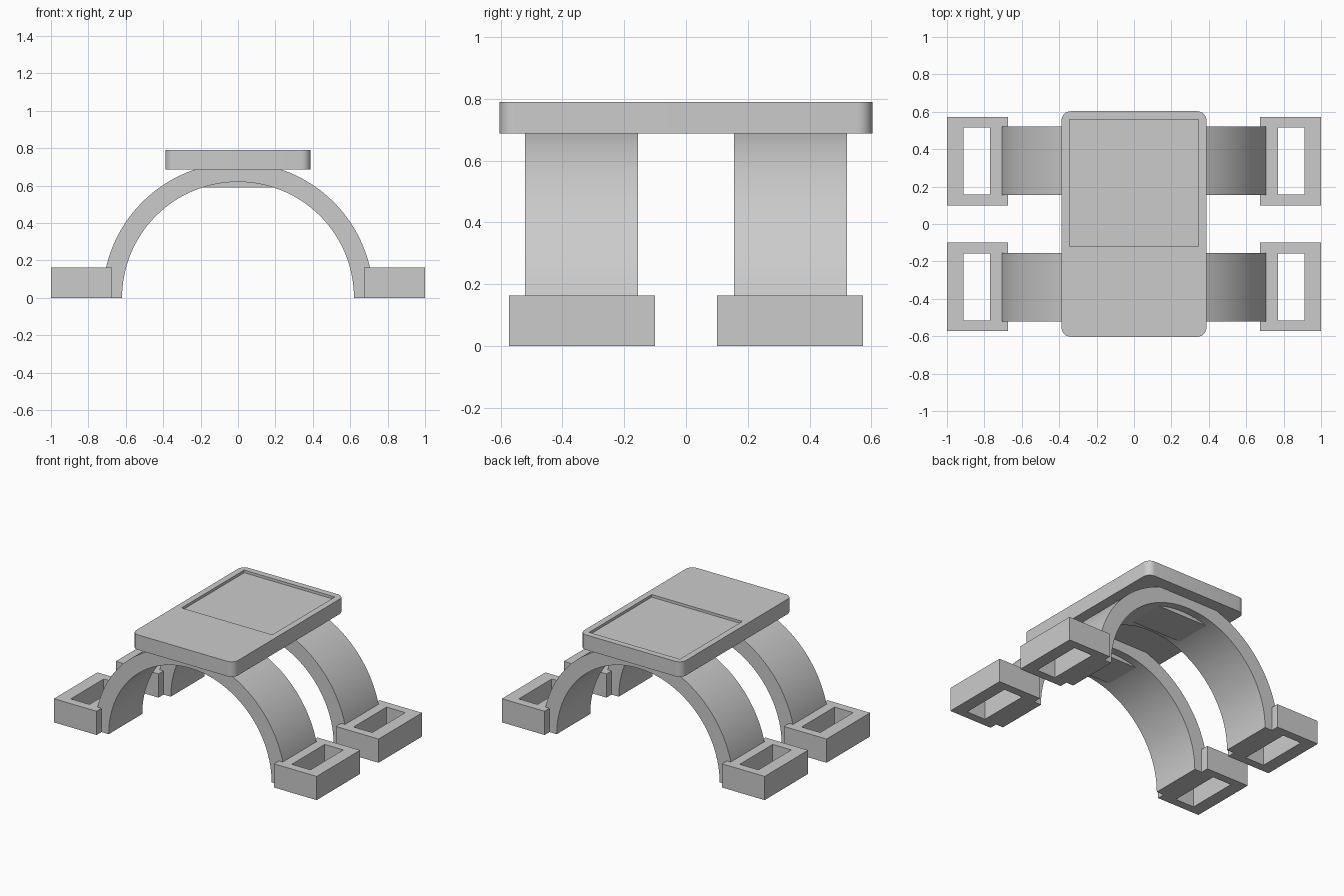
import bpy
import bmesh
import math

default = bpy.data.objects.get("Cube")
if default:
    bpy.data.objects.remove(default, do_unlink=True)

grey = bpy.data.materials.new("plain grey")
grey.use_nodes = True
grey.diffuse_color = (0.6, 0.6, 0.6, 1)
grey.node_tree.nodes["Principled BSDF"].inputs["Base Color"].default_value = (0.6, 0.6, 0.6, 1)


def finish(name, bm, smooth=False):
    bmesh.ops.recalc_face_normals(bm, faces=bm.faces)
    mesh = bpy.data.meshes.new(name)
    bm.to_mesh(mesh)
    bm.free()
    mesh.materials.append(grey)
    obj = bpy.data.objects.new(name, mesh)
    bpy.context.collection.objects.link(obj)
    if smooth:
        bpy.ops.object.select_all(action='DESELECT')
        obj.select_set(True)
        bpy.context.view_layer.objects.active = obj
        bpy.ops.object.shade_smooth_by_angle(angle=math.radians(30))
    return obj


def extrude(bm, faces, vec):
    geo = bmesh.ops.extrude_face_region(bm, geom=faces)["geom"]
    bmesh.ops.translate(bm, vec=vec, verts=[g for g in geo if isinstance(g, bmesh.types.BMVert)])


def rect(x0, x1, y0, y1):
    return [(x0, y0), (x1, y0), (x1, y1), (x0, y1)]


def rounded_rect(hx, hy, r, steps=8):
    pts = []
    for i, (sx, sy) in enumerate([(1, 1), (-1, 1), (-1, -1), (1, -1)]):
        for k in range(steps + 1):
            a = (i + k / steps) * math.pi / 2
            pts.append((sx * (hx - r) + r * math.cos(a), sy * (hy - r) + r * math.sin(a)))
    return pts


def ring_loops(bm, outer, inner, z):
    """Flat face at height z, bounded by outer and pierced by inner; returns inner verts."""
    edges, inner_verts = [], []
    for loop in (outer, inner):
        vs = [bm.verts.new((x, y, z)) for x, y in loop]
        edges += [bm.edges.new((vs[i], vs[(i + 1) % len(vs)])) for i in range(len(vs))]
        inner_verts = vs
    bmesh.ops.triangle_fill(bm, edges=edges, use_beauty=True)
    return inner_verts


def bridge(bm, a, b):
    for i in range(len(a)):
        j = (i + 1) % len(a)
        bm.faces.new((a[i], a[j], b[j], b[i]))


# Top plate with a shallow rectangular recess
BOTTOM, TOP, DEPTH = 0.687, 0.79, 0.018
outline = rounded_rect(0.388, 0.603, 0.05)
bm = bmesh.new()
rim = ring_loops(bm, outline, rect(-0.345, 0.345, -0.12, 0.56), TOP)
floor = [bm.verts.new((v.co.x, v.co.y, TOP - DEPTH)) for v in rim]
bridge(bm, rim, floor)
bm.faces.new(floor)
upper = [v for v in bm.verts if v.co.z == rim[0].co.z][:len(outline)]
lower = [bm.verts.new((x, y, BOTTOM)) for x, y in outline]
bridge(bm, upper, lower)
bm.faces.new(lower)
finish("top_plate", bm, smooth=True)

# Two arches, each with a flat pad under its crown and a frame foot at both ends
INNER, OUTER, SEG = 0.62, 0.724, 64
for label, sy in (("front", -1), ("back", 1)):
    bm = bmesh.new()
    angles = [math.pi * i / SEG for i in range(SEG + 1)]
    rows = [[bm.verts.new((r * math.cos(a), sy * 0.155, r * math.sin(a))) for a in angles]
            for r in (INNER, OUTER)]
    for i in range(SEG):
        bm.faces.new((rows[0][i], rows[0][i + 1], rows[1][i + 1], rows[1][i]))
    extrude(bm, bm.faces[:], (0, sy * 0.365, 0))
    finish(label + "_arch", bm, smooth=True)

    bm = bmesh.new()
    pad = [bm.verts.new((x, sy * y, 0.59)) for x, y in rect(-0.2, 0.2, 0.21, 0.465)]
    extrude(bm, [bm.faces.new(pad)], (0, 0, 0.105))
    finish(label + "_crown_pad", bm)

    for side, sx in (("left", 1), ("right", -1)):
        bm = bmesh.new()
        outer = [(sx * x, sy * y) for x, y in rect(0.675, 1.0, 0.1, 0.573)]
        hole = [(sx * x, sy * y) for x, y in rect(0.77, 0.912, 0.157, 0.515)]
        ring_loops(bm, outer, hole, 0)
        extrude(bm, bm.faces[:], (0, 0, 0.163))
        finish(f"{label}_{side}_foot", bm)
